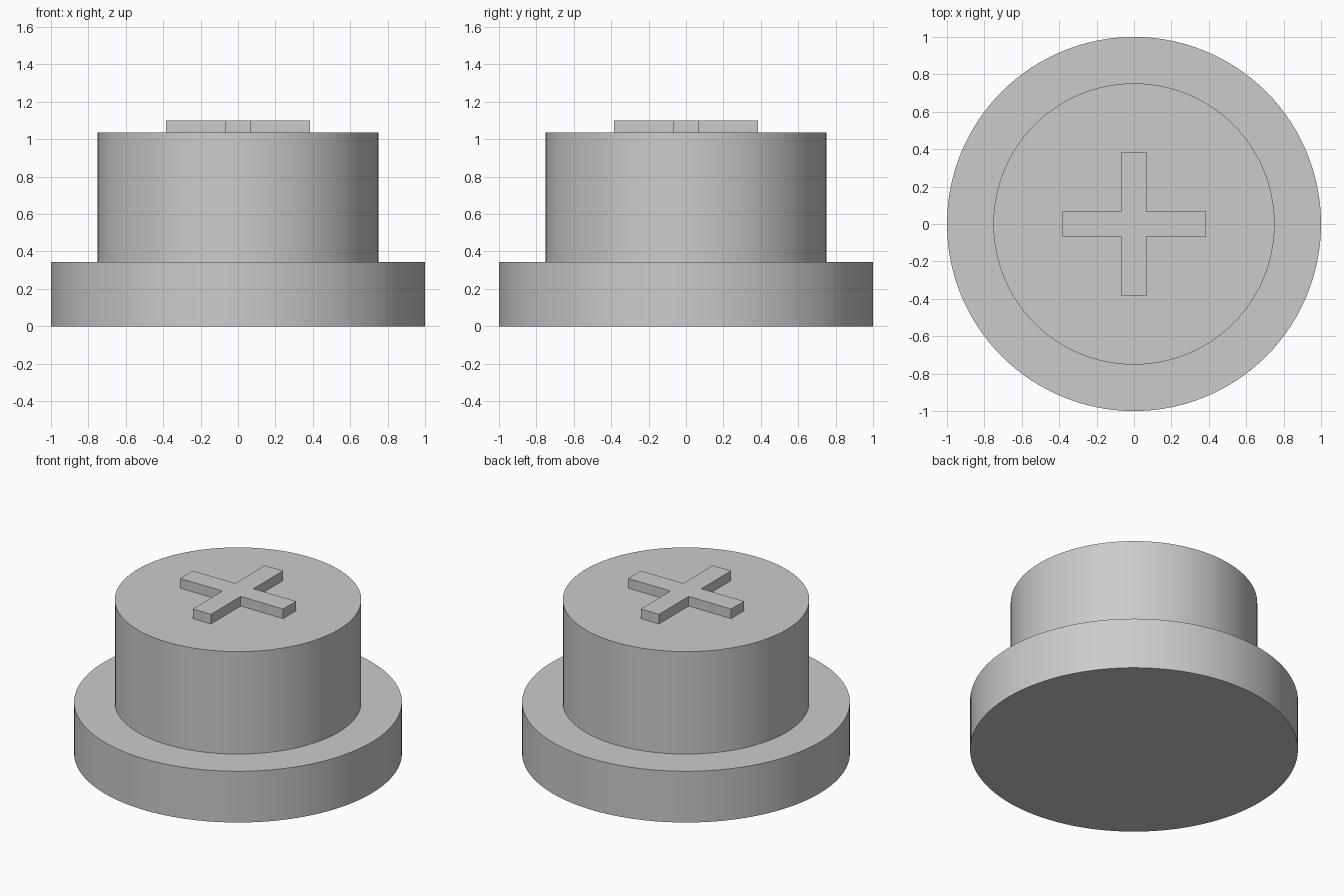
import bpy
import bmesh
import math

cube = bpy.data.objects.get("Cube")
if cube:
    bpy.data.objects.remove(cube, do_unlink=True)

grey = bpy.data.materials.new("plain grey")
grey.use_nodes = True
colour = (0.6, 0.6, 0.6, 1)
grey.diffuse_color = colour
grey.node_tree.nodes["Principled BSDF"].inputs["Base Color"].default_value = colour

FLANGE_R, FLANGE_TOP = 1.0, 0.345
STEM_R, STEM_TOP = 0.752, 1.035
CROSS_LONG, CROSS_HALF, CROSS_TOP = 0.384, 0.068, 1.1


def extrude_outline(bm, outline, bottom, top):
    """Raise a closed outline into a capped solid."""
    face = bm.faces.new([bm.verts.new((x, y, bottom)) for x, y in outline])
    raised = bmesh.ops.extrude_face_region(bm, geom=[face])["geom"]
    for v in raised:
        if isinstance(v, bmesh.types.BMVert):
            v.co.z = top
    if face.is_valid and face.normal.z > 0:
        face.normal_flip()


def finish(name, bm, smooth=False):
    bmesh.ops.recalc_face_normals(bm, faces=bm.faces)
    mesh = bpy.data.meshes.new(name)
    bm.to_mesh(mesh)
    bm.free()
    mesh.materials.append(grey)
    obj = bpy.data.objects.new(name, mesh)
    bpy.context.collection.objects.link(obj)
    if smooth:
        bpy.ops.object.select_all(action="DESELECT")
        obj.select_set(True)
        bpy.context.view_layer.objects.active = obj
        bpy.ops.object.shade_smooth_by_angle(angle=math.radians(30))


# Stepped round body: wide flange with a narrower stem, spun from a profile
profile = [(0, 0), (FLANGE_R, 0), (FLANGE_R, FLANGE_TOP),
           (STEM_R, FLANGE_TOP), (STEM_R, STEM_TOP), (0, STEM_TOP)]
bm = bmesh.new()
verts = [bm.verts.new((r, 0, z)) for r, z in profile]
edges = [bm.edges.new(pair) for pair in zip(verts, verts[1:])]
bmesh.ops.spin(bm, geom=verts + edges, cent=(0, 0, 0), axis=(0, 0, 1),
               angle=math.tau, steps=128, use_merge=True)
bmesh.ops.remove_doubles(bm, verts=bm.verts, dist=0.0001)
finish("stepped_body", bm, smooth=True)

# Raised cross on the stem: one arm's corners repeated by quarter turns
outline = []
for turn in range(4):
    c, s = ((1, 0), (0, 1), (-1, 0), (0, -1))[turn]
    for x, y in ((CROSS_LONG, -CROSS_HALF), (CROSS_LONG, CROSS_HALF),
                 (CROSS_HALF, CROSS_HALF)):
        outline.append((c * x - s * y, s * x + c * y))
bm = bmesh.new()
extrude_outline(bm, outline, STEM_TOP, CROSS_TOP)
finish("raised_cross", bm)
